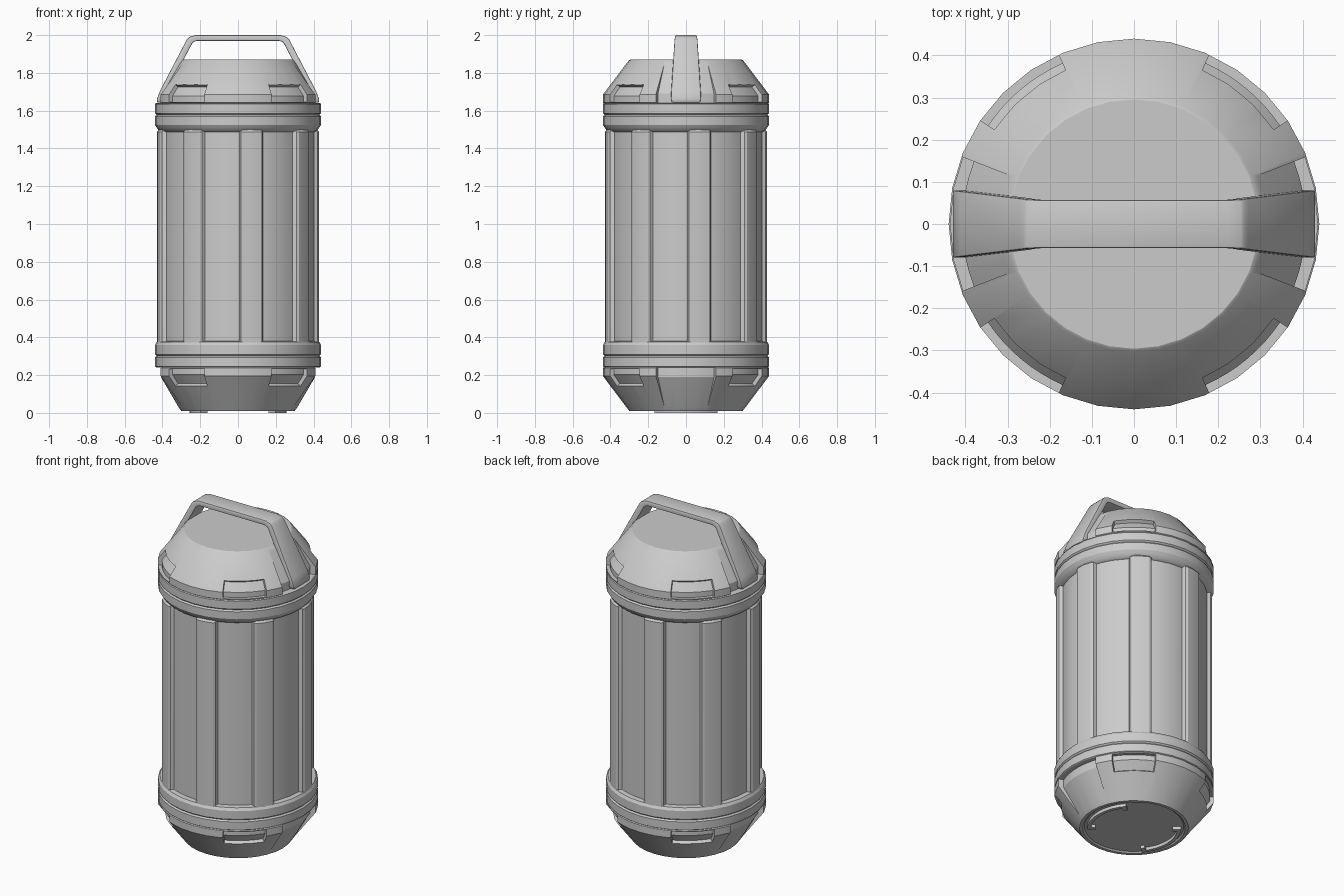
import bpy, bmesh, math

cube = bpy.data.objects.get("Cube")
if cube:
    bpy.data.objects.remove(cube, do_unlink=True)

GREY = (0.6, 0.6, 0.6, 1)
metal = bpy.data.materials.new("light_grey")
metal.use_nodes = True
metal.diffuse_color = GREY
metal.node_tree.nodes["Principled BSDF"].inputs["Base Color"].default_value = GREY


def make(name, rings, closed=True, cap_ends=True):
    """Loft a list of equal-length point rings into a mesh object."""
    bm = bmesh.new()
    loops = [[bm.verts.new(p) for p in ring] for ring in rings]
    count = len(loops[0])
    pairs = list(zip(loops, loops[1:]))
    if closed:
        pairs.append((loops[-1], loops[0]))
    for a, b in pairs:
        for i in range(count):
            j = (i + 1) % count
            bm.faces.new((a[i], a[j], b[j], b[i]))
    if cap_ends and not closed:
        bm.faces.new(loops[0])
        bm.faces.new(loops[-1])
    bmesh.ops.recalc_face_normals(bm, faces=bm.faces[:])
    mesh = bpy.data.meshes.new(name)
    bm.to_mesh(mesh)
    bm.free()
    mesh.materials.append(metal)
    obj = bpy.data.objects.new(name, mesh)
    bpy.context.collection.objects.link(obj)
    return obj


def polar(r, degrees, z):
    a = math.radians(degrees)
    return (r * math.cos(a), r * math.sin(a), z)


def revolve(name, profile, sides=32):
    """Turn a bottom-to-top (r, z) profile around z; ends become flat discs."""
    rings = [[polar(r, 360 * i / sides, z) for i in range(sides)] for r, z in profile]
    return make(name, rings, closed=False)


def sector(name, profile, middle, half, steps=8):
    """Sweep a closed (r, z) section through an arc."""
    rings = [[polar(r, middle + half * (2 * i / steps - 1), z) for r, z in profile]
             for i in range(steps + 1)]
    return make(name, rings, closed=False)


def smooth(obj, angle=30):
    bpy.ops.object.select_all(action='DESELECT')
    obj.select_set(True)
    bpy.context.view_layer.objects.active = obj
    bpy.ops.object.shade_smooth_by_angle(angle=math.radians(angle))


def apply_modifiers(obj):
    graph = bpy.context.evaluated_depsgraph_get()
    obj.data = bpy.data.meshes.new_from_object(obj.evaluated_get(graph))
    obj.modifiers.clear()


def bevel(obj, width):
    mod = obj.modifiers.new("soft_edges", 'BEVEL')
    mod.width = width
    mod.segments = 2
    mod.limit_method = 'ANGLE'
    apply_modifiers(obj)


# End caps: cone with a seam, two handle notches and four shallow pockets
SHELL = [(0.432, 1.578), (0.44, 1.586), (0.44, 1.634), (0.434, 1.638),
         (0.44, 1.642), (0.44, 1.685)]
TOP_END = [(0.303, 1.866), (0.296, 1.87)]
BASE_END = [(0.3, 1.87), (0.283, 1.87), (0.273, 1.862)]
NOTCH = [(0.6, 1.64), (0.408, 1.64), (0.408, 1.69), (0.304, 1.868), (0.6, 1.868)]
POCKET = [(0.6, 1.647), (0.418, 1.647), (0.418, 1.678), (0.383, 1.725),
          (0.41, 1.745), (0.6, 1.745)]


def end_cap(name, end, flip):
    def place(points):
        return [(r, 1.88 - z if flip else z) for r, z in points]
    cap = revolve(name, place(SHELL + end))
    cutters = [sector("notch_cutter", place(NOTCH), a, 21.3) for a in (0, 180)]
    cutters += [sector("pocket_cutter", place(POCKET), a, 16) for a in (50, 130, 230, 310)]
    for cutter in cutters:
        cutter.hide_render = True
        mod = cap.modifiers.new("cut", 'BOOLEAN')
        mod.operation = 'DIFFERENCE'
        mod.solver = 'EXACT'
        mod.object = cutter
    apply_modifiers(cap)
    for cutter in cutters:
        bpy.data.objects.remove(cutter, do_unlink=True)
    smooth(cap, 25)


end_cap("top_cap", TOP_END, False)
end_cap("bottom_cap", BASE_END, True)

# Collars and the core between them
smooth(revolve("top_collar", [(0.395, 1.482), (0.42, 1.495), (0.432, 1.513), (0.44, 1.525),
                              (0.44, 1.57), (0.432, 1.578)]))
smooth(revolve("bottom_collar", [(0.432, 0.302), (0.44, 0.31), (0.44, 0.36),
                                 (0.43, 0.376), (0.4, 0.38)]))
smooth(revolve("core", [(0.403, 0.35), (0.403, 1.5)]))

# Eight tapered ribs around the core
for k in range(8):
    mid = -80 + 45 * k
    rings = []
    for z, outer in ((0.37, 0.43), (1.488, 0.43), (1.505, 0.415)):
        rings.append([polar(0.385, mid - 10, z), polar(outer - 0.008, mid - 8, z),
                      polar(outer, mid - 6.3, z), polar(outer + 0.002, mid, z),
                      polar(outer, mid + 6.3, z), polar(outer - 0.008, mid + 8, z),
                      polar(0.385, mid + 10, z)])
    smooth(make(f"rib_{k + 1}", rings, closed=False))

# Carry handle: strap that widens toward its feet
#            outer x, z    inner x, z    half width
STATIONS = [(0.428, 1.642, 0.39, 1.642, 0.072), (0.43, 1.66, 0.388, 1.66, 0.08),
            (0.413, 1.705, 0.38, 1.695, 0.078), (0.272, 1.975, 0.243, 1.955, 0.061),
            (0.258, 1.99, 0.234, 1.965, 0.059), (0.225, 2.0, 0.215, 1.97, 0.057)]
rings = []
for side in (1, -1):
    for xo, zo, xi, zi, w in STATIONS[::side]:
        rings.append([(side * xo, -w, zo), (side * xo, w, zo),
                      (side * xi, w, zi), (side * xi, -w, zi)])
handle = make("handle", rings, closed=False)
bevel(handle, 0.005)
smooth(handle)

# Raised arcs with hooked ends under the base
for side, middle in (("left", 0), ("right", 180)):
    arc = [(0.238, 0.025), (0.258, 0.025), (0.258, 0.0), (0.238, 0.0)]
    hook = [(0.212, 0.025), (0.24, 0.025), (0.24, 0.0), (0.212, 0.0)]
    smooth(sector(f"{side}_base_arc", arc, middle, 40))
    for end in (-37, 37):
        sector(f"{side}_base_arc_hook", hook, middle + end, 3, 2)
